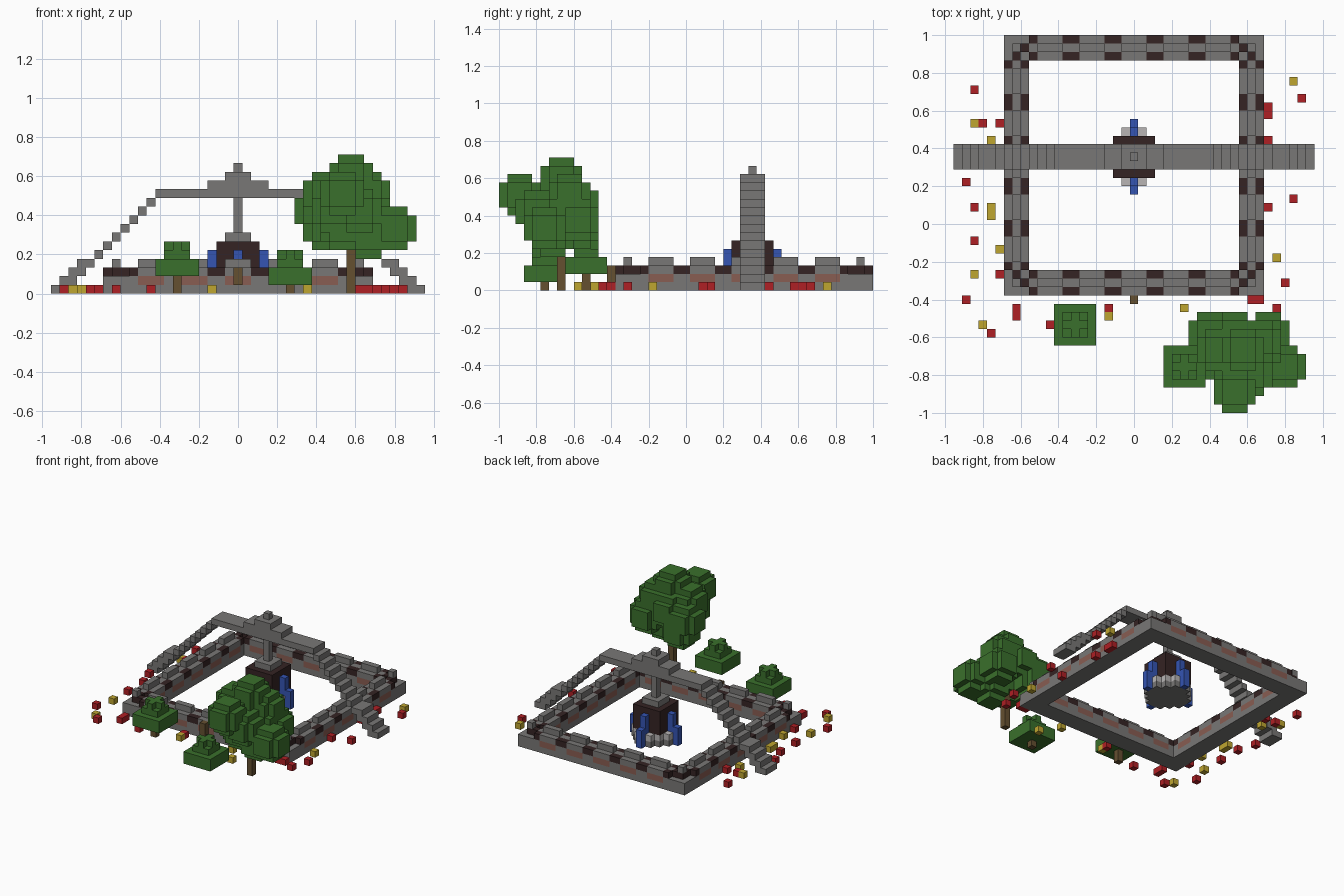
import bpy, bmesh
from mathutils import Vector

if "Cube" in bpy.data.objects:
    bpy.data.objects.remove(bpy.data.objects["Cube"], do_unlink=True)

U = 2 / 45          # edge of one block
taken = set()       # cells already used by a part


def material(name, *rgb):
    m = bpy.data.materials.new(name)
    m.use_nodes = True
    m.diffuse_color = (*rgb, 1)
    m.node_tree.nodes["Principled BSDF"].inputs["Base Color"].default_value = (*rgb, 1)
    return m


STONE = material("grey stone", .19, .185, .18)
DARK = material("dark brown", .035, .017, .017)
BRICK = material("dull brick", .25, .11, .085)
PALE = material("pale stone", .48, .46, .46)
WATER = material("water blue", .035, .09, .45)
WOOD = material("wood brown", .13, .08, .03)
LEAF = material("leaf green", .042, .16, .025)
RED = material("petal red", .43, .014, .018)
YELLOW = material("petal yellow", .52, .38, .03)


def box(x0, x1, y0, y1, z0, z1):
    """Cells of an inclusive block range."""
    return {(x, y, z) for x in range(x0, x1 + 1)
            for y in range(y0, y1 + 1) for z in range(z0, z1 + 1)}


def blocks(name, cells, mat):
    """Outer skin of a set of unit blocks, first part to claim a cell keeps it."""
    cells = set(cells) - taken
    taken.update(cells)
    bm = bmesh.new()
    for c in sorted(cells):
        for axis in range(3):
            for sign in (-1, 1):
                n = Vector((0, 0, 0))
                n[axis] = sign
                if tuple(int(a + b) for a, b in zip(c, n)) in cells:
                    continue
                s, t = Vector((0, 0, 0)), Vector((0, 0, 0))
                s[(axis + 1) % 3], t[(axis + 2) % 3] = 1, sign
                mid = Vector(c) + Vector((0, 0, .5)) + n / 2
                bm.faces.new([bm.verts.new((mid + (s * i + t * j) / 2) * U)
                              for i, j in ((-1, -1), (1, -1), (1, 1), (-1, 1))])
    bmesh.ops.remove_doubles(bm, verts=bm.verts, dist=U / 100)
    bmesh.ops.dissolve_limit(bm, angle_limit=.01, verts=bm.verts, edges=bm.edges)
    mesh = bpy.data.meshes.new(name)
    bm.to_mesh(mesh)
    bm.free()
    mesh.materials.append(mat)
    ob = bpy.data.objects.new(name, mesh)
    bpy.context.collection.objects.link(ob)
    return ob


CY = 7              # middle of the courtyard


def four_sides(along, across, z):
    """Repeat a wall cell on all four sides."""
    out = set()
    for s in (-1, 1):
        out |= {(along, CY + s * across, z), (s * across, CY + along, z)}
    return out


# Courtyard wall: brick panels, dark studs, stone core and battlements
bricks, studs, stone = set(), set(), set()
for a in range(-15, 16):
    merlon = abs(a) <= 11 and (a + 1) % 5 < 3
    for b in (13, 14, 15):
        stone |= four_sides(a, b, 0) | four_sides(a, b, 1)
        if abs(a) > 12:
            continue
        if b != 14 and merlon:
            bricks |= four_sides(a, b, 1)
        if b == 14 or merlon:
            stone |= four_sides(a, b, 2)
        else:
            studs |= four_sides(a, b, 2)
    if merlon:
        stone |= four_sides(a, 14, 3)
for sx in (-1, 1):
    for sy in (-1, 1):
        for a, b in ((14, 14), (13, 14), (14, 13)):
            studs.add((sx * a, CY + sy * b, 2))
        stone.add((sx * 14, CY + sy * 14, 3))
blocks("wall_brick_panels", bricks, BRICK)
blocks("wall_dark_studs", studs, DARK)
blocks("courtyard_wall", stone, STONE)

# Arched bridge: stairs on both ends, deck and stepped crown
deck = box(-9, 9, 7, 9, 11, 11) | box(-3, 3, 7, 9, 12, 12) | box(-1, 1, 7, 9, 13, 13)
deck.add((0, 8, 14))
for s in (-1, 1):
    steps = [(x, 20 - x) for x in range(10, 18)]
    steps += [(18, 3), (18, 2), (19, 2), (19, 1), (20, 1), (20, 0), (21, 0)]
    for x, z in steps:
        deck |= box(s * x, s * x, 7, 9, z, z)
blocks("bridge", deck, STONE)

# Fountain hanging under the bridge
FY = 8
blocks("fountain_post", box(0, 0, FY, FY, 7, 10) | box(-1, 1, FY - 1, FY + 1, 6, 6), STONE)
blocks("fountain_core", box(-2, 2, FY - 2, FY + 2, 2, 5), DARK)
basin = {c for c in box(-3, 3, FY - 3, FY + 3, 0, 1)
         if abs(c[0]) + abs(c[1] - FY) <= 4}
water = set()
for s in (-1, 1):
    for d, z0, z1 in ((3, 1, 4), (4, 0, 2)):
        water |= box(0, 0, FY + s * d, FY + s * d, z0, z1)
        water |= box(s * d, s * d, FY, FY, z0, z1)
blocks("fountain_water", water, WATER)
blocks("fountain_base", {c for c in basin if c[2] == 0}, STONE)
blocks("fountain_rim", {c for c in basin if c[2] == 1}, PALE)
blocks("gate_post", box(0, 0, -9, -9, 1, 2), WOOD)


# Bushes
def bush(name, x, y, z):
    blocks(name + "_trunk", box(x, x, y, y, 0, z - 1), WOOD)
    leaves = box(x - 2, x + 2, y - 2, y + 2, z, z + 1)
    leaves |= box(x - 1, x + 1, y - 1, y + 1, z + 2, z + 2)
    leaves |= box(x - 1, x + 1, y, y, z + 3, z + 3) | box(x, x, y - 1, y + 1, z + 3, z + 3)
    blocks(name + "_leaves", leaves, LEAF)


bush("left_bush", -7, -12, 2)
bush("right_bush", 6, -17, 1)

# Tree with a crown of rounded leaf clumps
blocks("tree_trunk", box(13, 13, -15, -15, 0, 7), WOOD)
crown = set()
for x, y, z in ((13, -15, 13), (18, -17, 7), (12, -20, 11), (9, -13, 9), (10, -13, 7),
                (16, -13, 8), (15, -14, 11), (10, -15, 11), (15, -16, 6), (12, -16, 7),
                (14, -18, 9), (11, -17, 9), (13, -15, 10), (12, -13, 10), (15, -15, 9)):
    crown |= {c for c in box(x - 2, x + 2, y - 2, y + 2, z - 2, z + 2)
              if (c[0] - x) ** 2 + (c[1] - y) ** 2 + (c[2] - z) ** 2 <= 6}
blocks("tree_crown", crown, LEAF)

# Flowers scattered on the ground
red = [(-19, 16), (-18, 12), (-16, 12), (-20, 5), (-19, 2), (-19, -2), (-16, -6), (-20, -9),
       (-14, -10), (-14, -11), (-17, -13), (-10, -12), (-3, -10), (14, -9), (15, -9),
       (17, -10), (18, -7), (19, 3), (16, 2), (16, 10), (16, 13), (16, 14), (20, 15)]
yellow = [(-19, 12), (-17, 10), (-17, 1), (-17, 2), (-16, -3), (-19, -6), (-18, -12),
          (-3, -11), (6, -10), (8, -13), (17, -4), (19, 17)]
blocks("red_flowers", {(x, y, 0) for x, y in red}, RED)
blocks("yellow_flowers", {(x, y, 0) for x, y in yellow}, YELLOW)
